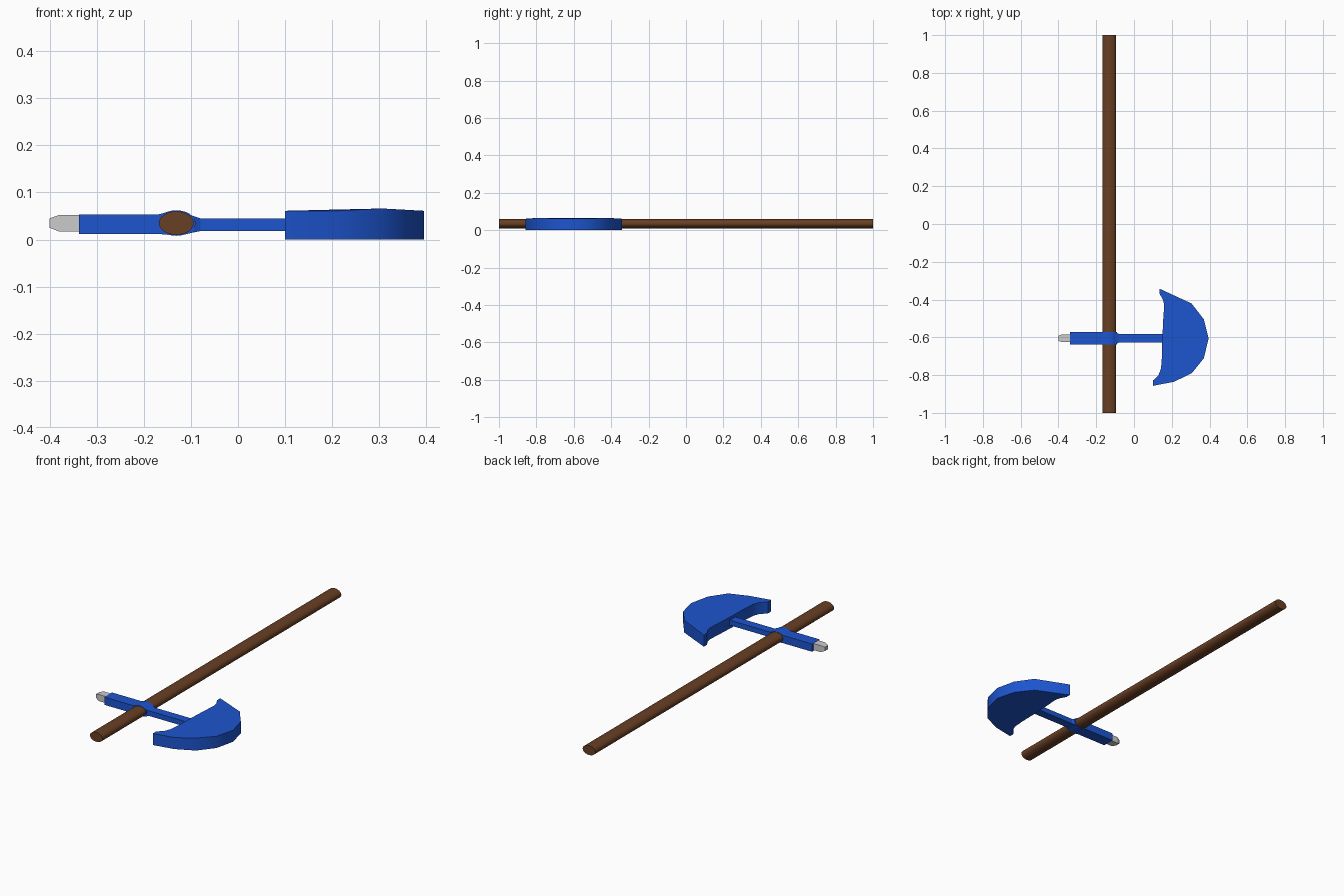
import bpy, bmesh, math

if "Cube" in bpy.data.objects:
    bpy.data.objects.remove(bpy.data.objects["Cube"])

def material(name, rgb):
    m = bpy.data.materials.new(name)
    m.diffuse_color = (*rgb, 1)
    m.use_nodes = True
    m.node_tree.nodes["Principled BSDF"].inputs["Base Color"].default_value = m.diffuse_color
    return m

BLUE = material("blue_paint", (0.012, 0.09, 0.62))
WOOD = material("brown_wood", (0.14, 0.05, 0.018))
AXIS_X, AXIS_Z, HEAD_Y = -0.131, 0.035, -0.605

def loft(name, rings, mat=None, smooth=30):
    """Skin a list of equal-sized point rings and cap both ends."""
    bm = bmesh.new()
    vs = [[bm.verts.new(p) for p in ring] for ring in rings]
    n = len(vs[0])
    for a, b in zip(vs, vs[1:]):
        for i in range(n):
            j = (i + 1) % n
            bm.faces.new((a[i], a[j], b[j], b[i]))
    bm.faces.new(vs[0][::-1])
    bm.faces.new(vs[-1])
    bmesh.ops.recalc_face_normals(bm, faces=bm.faces)
    me = bpy.data.meshes.new(name)
    bm.to_mesh(me)
    bm.free()
    ob = bpy.data.objects.new(name, me)
    bpy.context.collection.objects.link(ob)
    if mat:
        me.materials.append(mat)
    bpy.ops.object.select_all(action='DESELECT')
    bpy.context.view_layer.objects.active = ob
    ob.select_set(True)
    bpy.ops.object.shade_smooth_by_angle(angle=math.radians(smooth))
    return ob

def section(x, w, z0, z1):
    """Rectangular cross-section of the head at x."""
    return [(x, HEAD_Y - w, z0), (x, HEAD_Y + w, z0),
            (x, HEAD_Y + w, z1), (x, HEAD_Y - w, z1)]

def ellipse(y, rx, rz, n=24):
    return [(AXIS_X + rx * math.cos(2 * math.pi * i / n), y,
             AXIS_Z + rz * math.sin(2 * math.pi * i / n)) for i in range(n)]

# Long wooden handle, oval in section
loft("handle", [ellipse(-1, 0.037, 0.025), ellipse(1, 0.037, 0.025)], WOOD)

# Collar round the handle
loft("collar", [ellipse(HEAD_Y - 0.032, 0.041, 0.027),
                ellipse(HEAD_Y + 0.032, 0.041, 0.027)], BLUE)

# Hammer arm behind the handle, neck in front of it
loft("hammer_arm", [section(-0.338, 0.032, 0.012, 0.053),
                    section(-0.17, 0.032, 0.012, 0.053),
                    section(-0.148, 0.032, 0.010, 0.059)], BLUE, 15)
loft("neck", [section(-0.115, 0.032, 0.010, 0.059),
              section(-0.095, 0.030, 0.015, 0.050),
              section(-0.08, 0.023, 0.018, 0.045),
              section(0.17, 0.023, 0.018, 0.045)], BLUE, 15)

# Bare metal hammer tip with chamfered end
loft("hammer_tip", [section(-0.335, 0.021, 0.017, 0.052),
                    section(-0.38, 0.021, 0.017, 0.052),
                    section(-0.40, 0.013, 0.025, 0.045)], None, 15)

# Crescent blade: outline with a slightly crowned top
outline = [(0.136, -0.343), (0.305, -0.421), (0.370, -0.505), (0.395, -0.605),
           (0.370, -0.710), (0.306, -0.790), (0.212, -0.835), (0.100, -0.857),
           (0.100, -0.829), (0.130, -0.800), (0.143, -0.765), (0.148, -0.700),
           (0.150, -0.605), (0.155, -0.500), (0.160, -0.430), (0.153, -0.400),
           (0.136, -0.370)]

def top_z(x):
    return 0.061 + 0.005 * max(0, 1 - abs(x - 0.305) / 0.09)

loft("blade", [[(x, y, 0) for x, y in outline],
               [(x, y, top_z(x)) for x, y in outline]], BLUE, 40)
